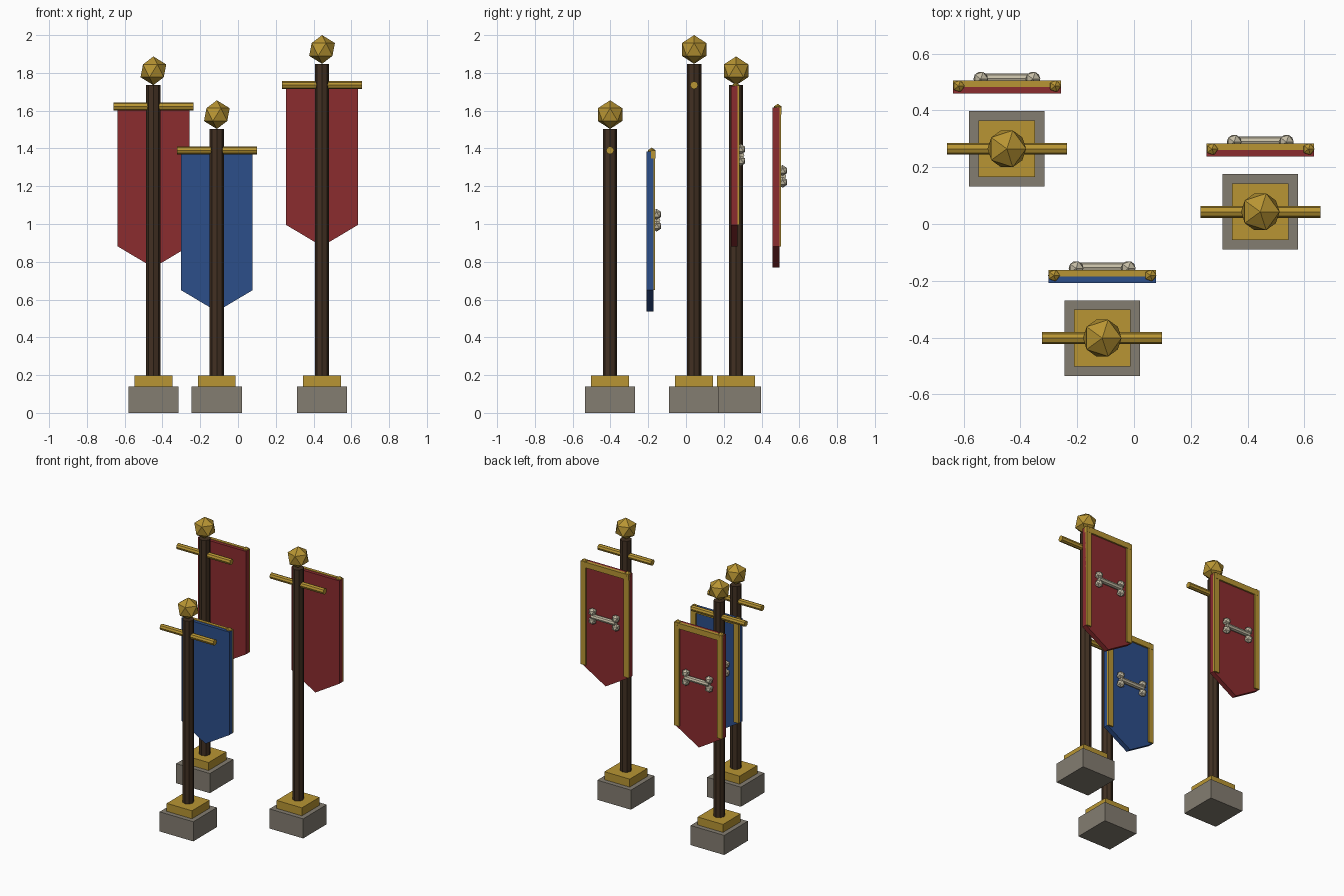
import bpy, bmesh
from math import pi
from mathutils import Matrix, Vector

cube = bpy.data.objects.get("Cube")
if cube:
    bpy.data.objects.remove(cube, do_unlink=True)


def material(name, r, g, b):
    m = bpy.data.materials.new(name)
    m.use_nodes = True
    m.diffuse_color = (r, g, b, 1)
    m.node_tree.nodes["Principled BSDF"].inputs["Base Color"].default_value = (r, g, b, 1)
    return m


STONE = material("grey stone", 0.23, 0.205, 0.165)
GOLD = material("gold", 0.48, 0.30, 0.033)
WOOD = material("dark wood", 0.054, 0.03, 0.016)
RED = material("red cloth", 0.26, 0.025, 0.028)
BLUE = material("blue cloth", 0.025, 0.077, 0.255)
BONE = material("pale bone", 0.56, 0.51, 0.38)


def finish(name, bm, mat):
    mesh = bpy.data.meshes.new(name)
    bm.to_mesh(mesh)
    bm.free()
    mesh.materials.append(mat)
    ob = bpy.data.objects.new(name, mesh)
    bpy.context.collection.objects.link(ob)
    return ob


def box(name, low, high, mat):
    low, high = Vector(low), Vector(high)
    bm = bmesh.new()
    place = Matrix.Translation((low + high) / 2) @ Matrix.Diagonal((*(high - low), 1))
    bmesh.ops.create_cube(bm, size=1, matrix=place)
    finish(name, bm, mat)


def rod(name, centre, radius, length, mat, along_x=False):
    bm = bmesh.new()
    place = Matrix.Translation(centre)
    if along_x:
        place = place @ Matrix.Rotation(pi / 2, 4, "Y")
    bmesh.ops.create_cone(bm, cap_ends=True, segments=8, radius1=radius,
                          radius2=radius, depth=length, matrix=place)
    finish(name, bm, mat)


def ball(name, centre, radius, mat):
    bm = bmesh.new()
    bmesh.ops.create_icosphere(bm, subdivisions=1, radius=radius,
                               matrix=Matrix.Translation(centre))
    finish(name, bm, mat)


def cloth(name, x, y, top, mat):
    # Pointed pennant outline, extruded to its thickness
    bm = bmesh.new()
    outline = [(-0.19, -0.118), (-0.19, -0.853), (0, -0.966), (0.19, -0.853), (0.19, -0.118)]
    face = bm.faces.new([bm.verts.new((x + px, y + 0.194, top + pz)) for px, pz in outline])
    out = bmesh.ops.extrude_face_region(bm, geom=[face])
    moved = [v for v in out["geom"] if isinstance(v, bmesh.types.BMVert)]
    bmesh.ops.translate(bm, verts=moved, vec=(0, 0.035, 0))
    bmesh.ops.recalc_face_normals(bm, faces=bm.faces)
    finish(name, bm, mat)


def banner(label, x, y, top, mat):
    # Stepped foot, pole, finial and crossbar
    box(label + "_stone_base", (x - 0.133, y - 0.133, 0), (x + 0.133, y + 0.133, 0.14), STONE)
    box(label + "_gold_plinth", (x - 0.1, y - 0.1, 0.14), (x + 0.1, y + 0.1, 0.197), GOLD)
    rod(label + "_pole", (x, y, (top + 0.19) / 2), 0.038, top - 0.19, WOOD)
    ball(label + "_finial", (x, y, top + 0.076), 0.076, GOLD)
    rod(label + "_crossbar", (x, y, top - 0.113), 0.021, 0.423, GOLD, True)

    # Cloth with gold trim on its back
    cloth(label + "_cloth", x, y, top, mat)
    box(label + "_top_trim", (x - 0.19, y + 0.217, top - 0.155),
        (x + 0.19, y + 0.24, top - 0.115), GOLD)
    for side, s in (("left", 1), ("right", -1)):
        xs = x + s * 0.17
        box(f"{label}_{side}_trim", (xs - 0.02, y + 0.225, top - 0.853),
            (xs + 0.02, y + 0.239, top - 0.135), GOLD)
        ball(f"{label}_{side}_corner_knob", (xs, y + 0.221, top - 0.122), 0.023, GOLD)

        # Bone ends
        for end, t in (("upper", 1), ("lower", -1)):
            ball(f"{label}_bone_{side}_{end}_knob",
                 (x + s * 0.092, y + 0.246, top - 0.483 + t * 0.031), 0.029, BONE)
    rod(label + "_bone_shaft", (x, y + 0.248, top - 0.483), 0.018, 0.19, BONE, True)


banner("rear_banner", -0.448, 0.265, 1.735, RED)
banner("front_banner", -0.112, -0.402, 1.503, BLUE)
banner("side_banner", 0.445, 0.043, 1.848, RED)
